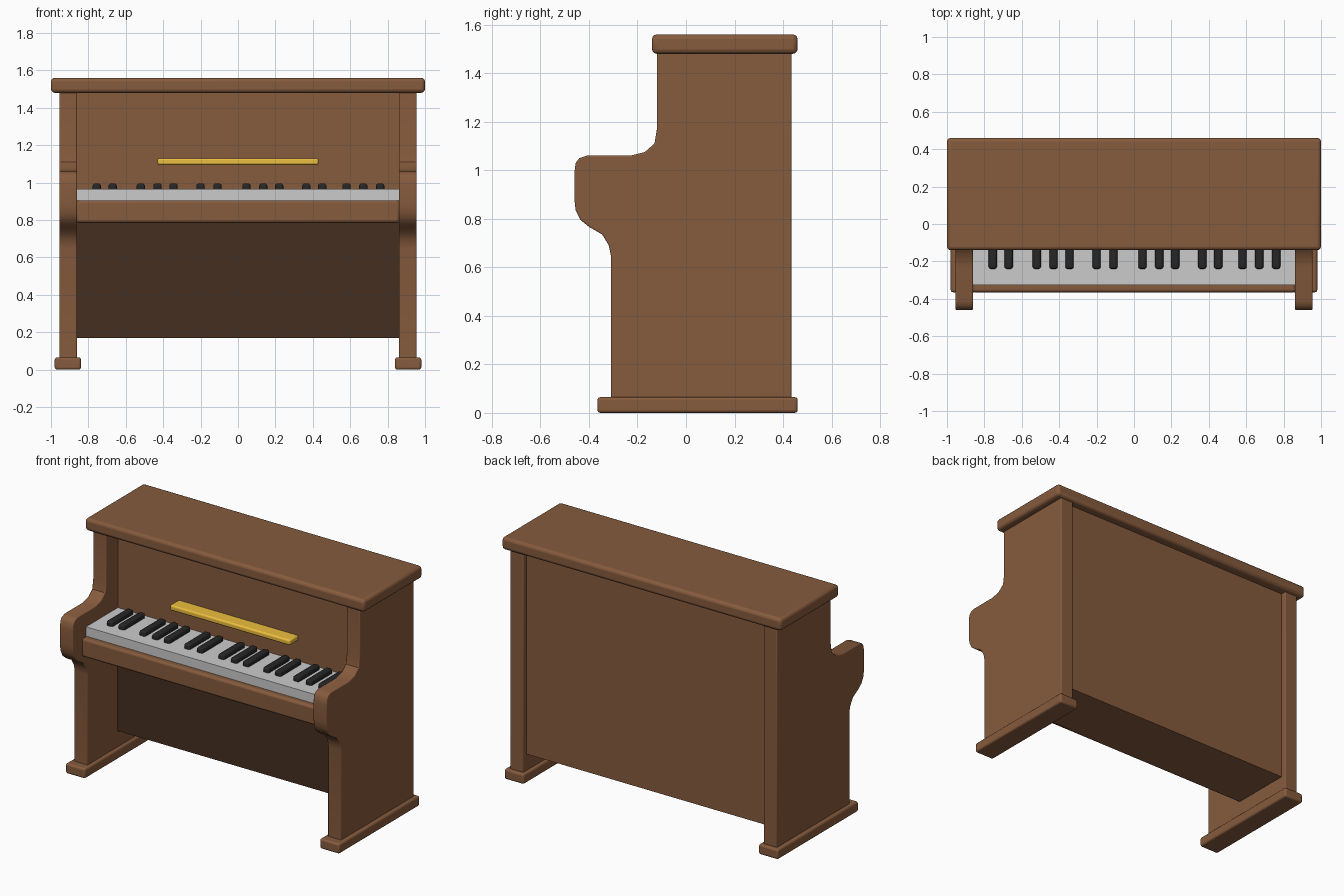
import bpy, bmesh
from math import radians

if "Cube" in bpy.data.objects:
    bpy.data.objects.remove(bpy.data.objects["Cube"])


def material(name, rgb):
    m = bpy.data.materials.new(name)
    m.diffuse_color = (*rgb, 1)
    m.use_nodes = True
    m.node_tree.nodes["Principled BSDF"].inputs["Base Color"].default_value = m.diffuse_color
    return m


WOOD = material("wood", (0.24, 0.105, 0.047))
DARK = material("dark_wood", (0.06, 0.028, 0.014))
IVORY = material("ivory", (0.65, 0.65, 0.65))
EBONY = material("ebony", (0.02, 0.02, 0.02))
BRASS = material("brass", (0.85, 0.52, 0.05))


def finish(name, bm, mat, bevel):
    bmesh.ops.recalc_face_normals(bm, faces=bm.faces[:])
    me = bpy.data.meshes.new(name)
    bm.to_mesh(me)
    bm.free()
    me.materials.append(mat)
    ob = bpy.data.objects.new(name, me)
    bpy.context.collection.objects.link(ob)
    bpy.context.view_layer.objects.active = ob
    ob.select_set(True)
    bpy.ops.object.shade_smooth_by_angle(angle=radians(35))
    ob.select_set(False)
    if bevel:
        b = ob.modifiers.new("bevel", 'BEVEL')
        b.width, b.segments, b.limit_method = bevel, 3, 'ANGLE'
        b.angle_limit = radians(50)
    return ob


def box(name, x, y, z, mat=WOOD, bevel=0.0):
    bm = bmesh.new()
    bmesh.ops.create_cube(bm, size=1)
    for v in bm.verts:
        v.co = [lo + (c + 0.5) * (hi - lo) for c, (lo, hi) in zip(v.co, (x, y, z))]
    return finish(name, bm, mat, bevel)


# side panel outline (y, z) with the projecting key arm
PROFILE = [(-.31, .05), (.435, .05), (.435, 1.49), (-.12, 1.49), (-.12, 1.17),
           (-.13, 1.11), (-.17, 1.075), (-.23, 1.06), (-.41, 1.06), (-.44, 1.05),
           (-.455, 1.03), (-.46, .99), (-.46, .88), (-.455, .835), (-.435, .795),
           (-.40, .767), (-.345, .735), (-.318, .69), (-.31, .65)]


def side_panel(name, x0, x1):
    bm = bmesh.new()
    f = bm.faces.new([bm.verts.new((x0, y, z)) for y, z in PROFILE])
    new = bmesh.ops.extrude_face_region(bm, geom=[f])["geom"]
    bmesh.ops.translate(bm, vec=(x1 - x0, 0, 0),
                        verts=[g for g in new if isinstance(g, bmesh.types.BMVert)])
    return finish(name, bm, WOOD, 0.006)


# sides and feet
for label, s in (("left", -1), ("right", 1)):
    side_panel(label + "_side", *sorted((s * .86, s * .955)))
    box(label + "_foot", sorted((s * .84, s * .98)), (-.365, .46), (0, .065), bevel=.012)

# case, lower front panel and lid
box("case", (-.865, .865), (0, .40), (.17, 1.49))
box("lower_panel", (-.862, .862), (-.005, .01), (.17, .79), DARK)
box("lid", (-1, 1), (-.14, .46), (1.48, 1.56), bevel=.02)

# keyboard
box("key_bed", (-.865, .865), (-.365, .01), (.785, .905), bevel=.015)
box("white_keys", (-.862, .862), (-.325, .01), (.89, .965), IVORY)
for x in (-.755, -.67, -.52, -.43, -.345, -.20, -.11, .045, .135, .22,
          .365, .45, .58, .67, .76):
    box("black_key", (x - .022, x + .022), (-.24, -.02), (.94, .995), EBONY, .012)

# brass music ledge
box("music_ledge", (-.43, .43), (-.085, .01), (1.095, 1.13), BRASS, .01)
